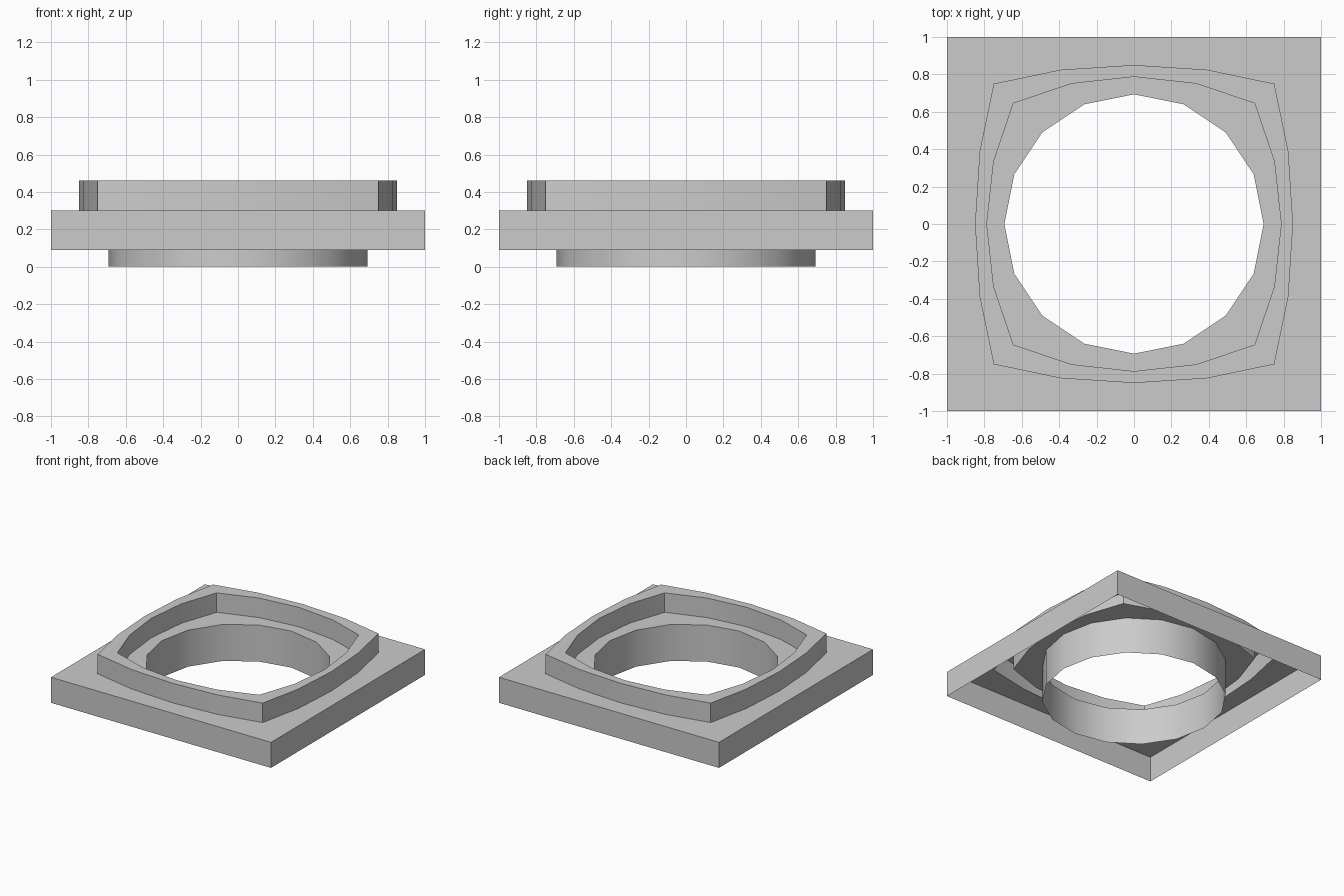
import bpy, bmesh

if "Cube" in bpy.data.objects:
    bpy.data.objects.remove(bpy.data.objects["Cube"])


# 16-point outline from its side middle, in-between point and corner
def outline(mid, between, corner):
    a, b = between
    quarter = [(mid, 0), (a, b), (corner, corner), (b, a)]
    pts = []
    for _ in range(4):
        pts += quarter
        quarter = [(-y, x) for x, y in quarter]
    return pts


square = outline(1.0, (1.0, 0.5), 1.0)
ring_outer = outline(0.85, (0.825, 0.39), 0.75)
ring_inner = outline(0.787, (0.75, 0.335), 0.645)
bore = outline(0.693, (0.64, 0.266), 0.49)

# Open-bottomed shell: plate skirt, raised rim, inner ledge, bore tube
levels = [(square, 0.09), (square, 0.30),
          (ring_outer, 0.30), (ring_outer, 0.46),
          (ring_inner, 0.46), (ring_inner, 0.30),
          (bore, 0.30), (bore, 0.0)]

bm = bmesh.new()
loops = [[bm.verts.new((x, y, z)) for x, y in pts] for pts, z in levels]
for lo, hi in zip(loops, loops[1:]):
    for i in range(16):
        j = (i + 1) % 16
        bm.faces.new((lo[i], lo[j], hi[j], hi[i]))

mesh = bpy.data.meshes.new("flanged_plate")
bm.to_mesh(mesh)
bm.free()
plate = bpy.data.objects.new("flanged_plate", mesh)
bpy.context.collection.objects.link(plate)

# Smooth along the curved walls, crisp at the corners
bpy.context.view_layer.objects.active = plate
plate.select_set(True)
bpy.ops.object.shade_smooth_by_angle(angle=0.52)
